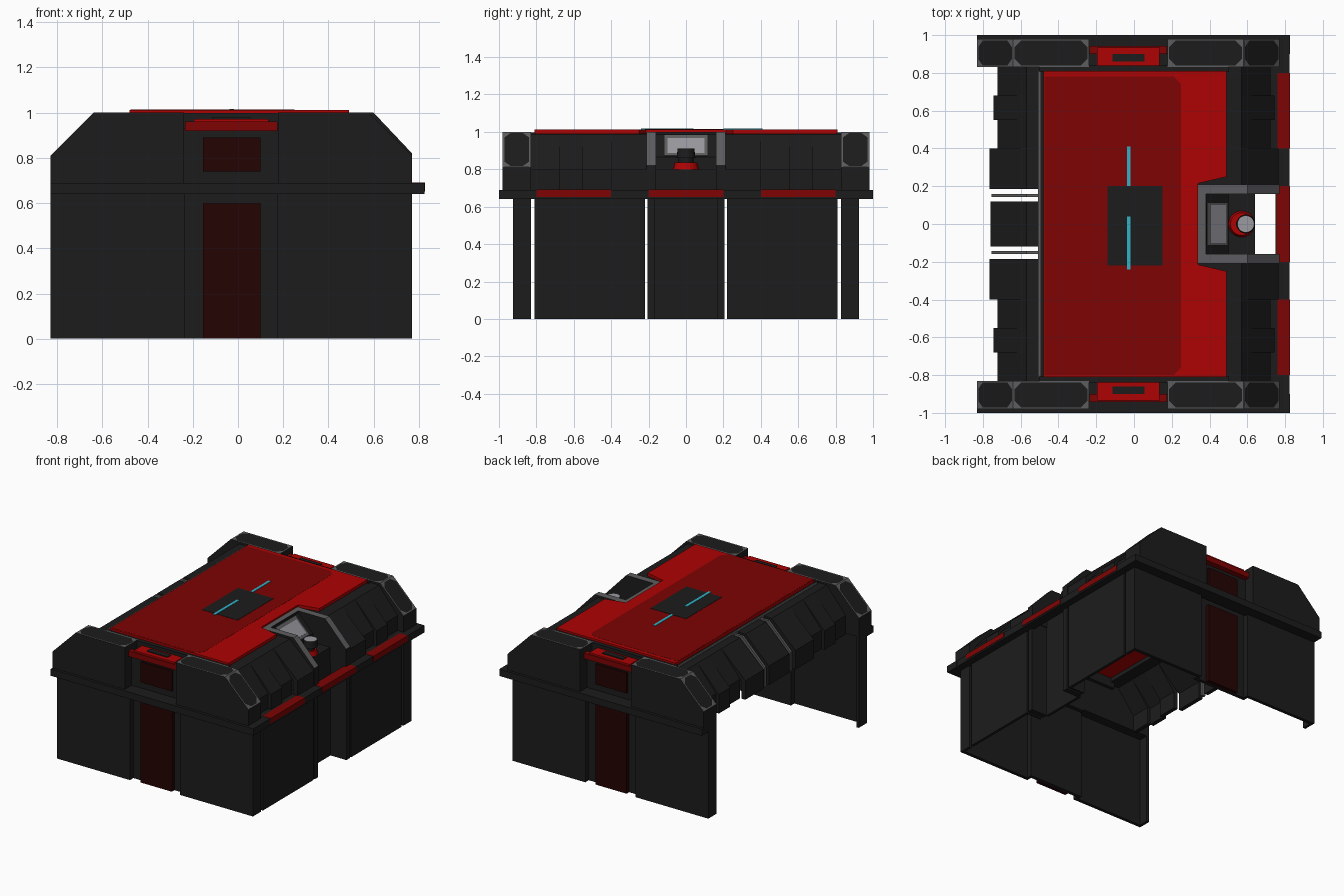
import bpy, bmesh, math

if "Cube" in bpy.data.objects:
    bpy.data.objects.remove(bpy.data.objects["Cube"])

def material(name, rgb):
    m = bpy.data.materials.new(name)
    m.diffuse_color = (*rgb, 1)
    m.use_nodes = True
    m.node_tree.nodes["Principled BSDF"].inputs["Base Color"].default_value = m.diffuse_color
    return m

DARK = material("charcoal", (0.0115, 0.0115, 0.0115))
GREY = material("edge grey", (0.11, 0.11, 0.115))
LIGHT = material("light grey", (0.32, 0.32, 0.35))
RED = material("bright red", (0.42, 0.001, 0.001))
DEEP = material("deep red", (0.21, 0.001, 0.001))
MAROON = material("maroon", (0.018, 0.001, 0.001))
CYAN = material("cyan", (0.03, 0.45, 0.57))


def finish(name, bm, mats):
    me = bpy.data.meshes.new(name)
    bm.to_mesh(me)
    bm.free()
    for m in mats:
        me.materials.append(m)
    ob = bpy.data.objects.new(name, me)
    bpy.context.collection.objects.link(ob)
    return ob


def prism(name, pts, lo, hi, mats, axis='y', worn=0.0, top_mat=False):
    """Extrude a profile along y (points are x,z) or z (points are x,y)."""
    bm = bmesh.new()
    place = (lambda a, b, t: (a, t, b)) if axis == 'y' else (lambda a, b, t: (a, b, t))
    low = [bm.verts.new(place(a, b, lo)) for a, b in pts]
    high = [bm.verts.new(place(a, b, hi)) for a, b in pts]
    n = len(pts)
    bm.faces.new(low)
    bm.faces.new(high)
    for i in range(n):
        bm.faces.new((low[i], low[(i + 1) % n], high[(i + 1) % n], high[i]))
    bmesh.ops.recalc_face_normals(bm, faces=bm.faces)
    tops = [f for f in bm.faces if f.normal.z > 0.3]
    if top_mat:
        for f in tops:
            f.material_index = 1
    if worn:  # grey outline inside each upward face
        ring = bmesh.ops.inset_individual(bm, faces=tops, thickness=worn)["faces"]
        for f in ring:
            f.material_index = 1
        # cut the corners of the dark centre, leaving grey triangles
        for f in tops:
            vs = [v.co.copy() for v in f.verts]
            for i, c in enumerate(vs):
                a, b = vs[i - 1], vs[(i + 1) % len(vs)]
                up = f.normal * 0.001
                tri = [bm.verts.new(p + up) for p in (
                    c, c + (b - c).normalized() * 0.035, c + (a - c).normalized() * 0.035)]
                bm.faces.new(tri).material_index = 1
    return finish(name, bm, mats)


def box(name, x0, x1, y0, y1, z0, z1, mat):
    y0, y1 = sorted((y0, y1))
    return prism(name, [(x0, z0), (x1, z0), (x1, z1), (x0, z1)], y0, y1, [mat])


def cylinder(name, x, y, r1, r2, z0, z1, mats, sides=20):
    bm = bmesh.new()
    bmesh.ops.create_cone(bm, cap_ends=True, segments=sides, radius1=r1, radius2=r2, depth=z1 - z0)
    bmesh.ops.translate(bm, verts=bm.verts, vec=(x, y, (z0 + z1) / 2))
    if len(mats) > 1:
        for f in bm.faces:
            f.material_index = int(f.normal.z > 0.9)
    return finish(name, bm, mats)


def rib_profile(side, xb):
    outer = [(0.475, 0.985), (0.57, 0.985), (xb, 0.80), (xb, 0.66)]
    inner = [(xb - 0.03, 0.66), (xb - 0.03, 0.785), (0.555, 0.955), (0.475, 0.96)]
    return [(side * x, z) for x, z in outer + inner]


CX = -0.03  # centre of the end walls

for s, tag in ((-1, "front"), (1, "back")):
    # lower end wall: two plates, a recessed middle and a maroon stripe
    for x0, x1, part in ((-0.83, -0.235, "left"), (0.175, 0.77, "right")):
        box(f"{tag}_wall_{part}", x0, x1, s * 0.90, s * 0.925, 0, 0.69, DARK)
    box(f"{tag}_wall_recess", -0.235, 0.175, s * 0.86, s * 0.885, 0, 0.69, DARK)
    box(f"{tag}_wall_stripe", -0.155, 0.10, s * 0.885, s * 0.915, 0, 0.60, MAROON)
    for x0 in (-0.83, 0.75):
        box(f"{tag}_corner_return", x0, x0 + 0.02, s * 0.83, s * 0.90, 0, 0.69, DARK)
    for x0 in (-0.255, 0.175):
        box(f"{tag}_recess_jamb", x0, x0 + 0.02, s * 0.86, s * 0.91, 0, 0.69, DARK)

    # lid end caps with worn grey edges
    y0, y1 = sorted((s * 0.83, s * 0.98))
    for k, part in ((-1, "left"), (1, "right")):
        pts = [(0.80, 0.67), (0.80, 0.81), (0.61, 1.0), (0.208, 1.0), (0.208, 0.67)]
        prism(f"{tag}_cap_{part}", [(CX + k * x, z) for x, z in pts], y0, y1,
              [DARK, GREY], worn=0.012)

    # latch between the caps
    box(f"{tag}_latch_recess", -0.25, 0.19, s * 0.83, s * 0.90, 0.66, 0.93, DARK)
    box(f"{tag}_latch_stripe", -0.155, 0.10, s * 0.90, s * 0.915, 0.74, 0.89, MAROON)
    box(f"{tag}_latch_handle", -0.195, 0.135, s * 0.83, s * 0.935, 0.925, 0.972, RED)
    box(f"{tag}_latch_lip", -0.235, 0.175, s * 0.90, s * 0.942, 0.92, 0.96, DEEP)
    box(f"{tag}_latch_slot", -0.115, 0.055, s * 0.86, s * 0.90, 0.965, 0.978, DARK)
    box(f"{tag}_lid_rim", -0.50, 0.50, s * 0.805, s * 0.84, 0.92, 0.998, DARK)

    # rim band along the end
    box(f"{tag}_band", -0.83, 0.825, s * 0.90, s * 1.0, 0.64, 0.69, DARK)

    # right side wall panels with returns into the middle recess
    box(f"{tag}_side_panel", 0.75, 0.77, s * 0.22, s * 0.81, 0, 0.69, DARK)
    box(f"{tag}_side_return", 0.64, 0.76, s * 0.22, s * 0.235, 0, 0.69, DARK)
    box(f"{tag}_side_jamb", 0.64, 0.77, s * 0.165, s * 0.205, 0, 0.69, DARK)

    # side band with red inserts
    box(f"{tag}_band_ledge", 0.69, 0.76, s * 0.21, s * 0.90, 0.66, 0.69, DARK)
    box(f"{tag}_band_insert", 0.76, 0.827, s * 0.40, s * 0.80, 0.652, 0.692, DEEP)

    # stepped ribs of the lid, both sides
    for side, name in ((-1, "left"), (1, "right")):
        start = 0.185 if side < 0 else 0.21
        for a, b, xb in ((start, 0.40, 0.765), (0.40, 0.55, 0.722),
                         (0.55, 0.68, 0.745), (0.68, 0.83, 0.722)):
            lo, hi = sorted((s * a, s * b))
            prism(f"{tag}_{name}_rib", rib_profile(side, xb), lo, hi, [DARK])
    lo, hi = sorted((s * 0.142, s * 0.16))
    prism(f"{tag}_left_seam", rib_profile(-1, 0.755), lo, hi, [GREY])

    # grey-topped arms framing the control recess
    lo, hi = sorted((s * 0.16, s * 0.21))
    prism(f"{tag}_recess_arm", [(0.34, 0.80), (0.34, 1.0), (0.60, 1.0), (0.77, 0.82),
                                (0.77, 0.69), (0.64, 0.69), (0.64, 0.80)],
          lo, hi, [DARK, GREY], top_mat=True)
    lo, hi = sorted((s * 0.20, s * 0.26))
    box(f"{tag}_notch_filler", 0.33, 0.50, lo, hi, 0.95, 0.985, DARK)

prism("left_middle_rib", rib_profile(-1, 0.76), -0.12, 0.12, [DARK])
box("left_rail", -0.508, -0.496, -0.81, 0.81, 0.96, 0.995, GREY)
box("left_gutter", -0.497, -0.47, -0.82, 0.82, 0.96, 0.99, DARK)

# side band and its middle insert
box("side_band", 0.75, 0.824, -1.0, 1.0, 0.64, 0.69, DARK)
box("side_band_middle_insert", 0.755, 0.827, -0.20, 0.20, 0.652, 0.692, DEEP)

# control recess: lower panel, floor, back, sloped display and knob
box("middle_panel", 0.62, 0.64, -0.17, 0.17, 0, 0.80, DARK)
box("recess_floor", 0.36, 0.64, -0.17, 0.17, 0.78, 0.80, DARK)
prism("recess_back", [(0.34, 0.79), (0.34, 1.0), (0.38, 1.0), (0.38, 0.79)],
      -0.17, 0.17, [DARK, GREY], top_mat=True)
prism("display_block", [(0.38, 0.79), (0.38, 0.985), (0.50, 0.865), (0.50, 0.79)],
      -0.16, 0.16, [DARK])
prism("display_panel", [(0.385, 0.975), (0.39, 0.983), (0.498, 0.875), (0.49, 0.87)],
      -0.115, 0.115, [GREY])
prism("display_inset", [(0.405, 0.965), (0.408, 0.968), (0.488, 0.888), (0.485, 0.885)],
      -0.10, 0.10, [LIGHT])
cylinder("knob_ring", 0.57, 0, 0.07, 0.06, 0.80, 0.835, [RED])
cylinder("knob_stem", 0.58, 0, 0.04, 0.04, 0.83, 0.87, [DARK])
cylinder("knob_cap", 0.592, 0, 0.05, 0.045, 0.86, 0.91, [DARK, LIGHT])

# red lid plate with a notch around the control recess
prism("lid_plate", [(-0.48, -0.81), (0.49, -0.81), (0.49, -0.25), (0.34, -0.215),
                    (0.34, 0.215), (0.49, 0.25), (0.49, 0.81), (-0.48, 0.81)],
      0.99, 1.012, [RED], axis='z')
prism("lid_deep_panel", [(-0.475, -0.80), (0.21, -0.80), (0.25, -0.76),
                         (0.25, 0.74), (0.21, 0.78), (-0.475, 0.78)],
      1.011, 1.013, [DEEP], axis='z')

# plain inlay and light strips on the lid
box("lid_inlay", -0.14, 0.15, -0.22, 0.20, 1.012, 1.015, DARK)
box("lid_light_strip_upper", -0.038, -0.018, 0.20, 0.41, 1.012, 1.017, CYAN)
box("lid_light_strip_lower", -0.038, -0.018, -0.24, 0.04, 1.012, 1.017, CYAN)
